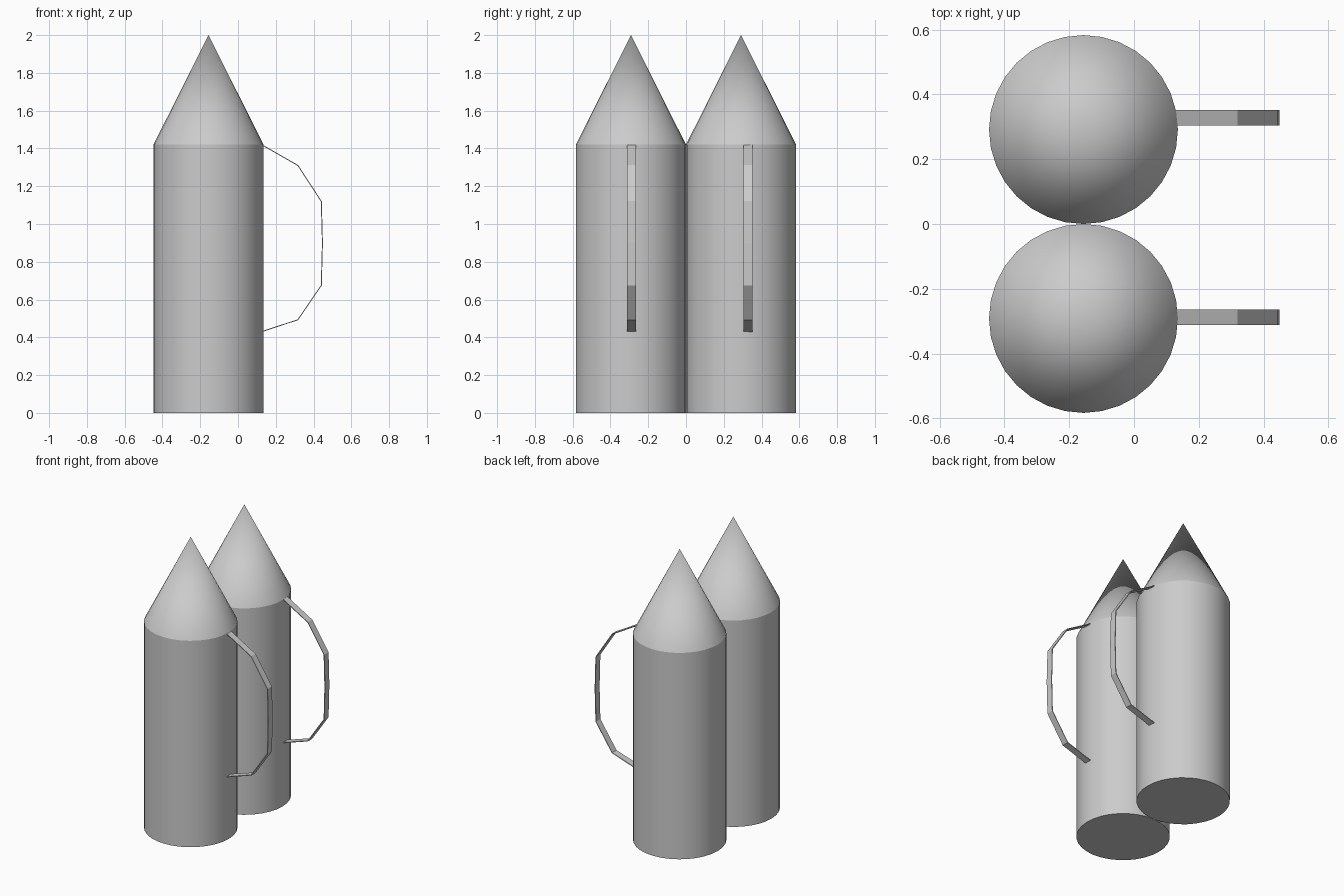
import bpy, bmesh

if "Cube" in bpy.data.objects:
    bpy.data.objects.remove(bpy.data.objects["Cube"])

R, CX, SHOULDER, TOP = 0.2915, -0.156, 1.42, 2.0
SIDES = 32


def smooth(obj):
    bpy.ops.object.select_all(action='DESELECT')
    obj.select_set(True)
    bpy.context.view_layer.objects.active = obj
    bpy.ops.object.shade_smooth_by_angle()


def body(name, y):
    # straight cylindrical body
    bpy.ops.mesh.primitive_cylinder_add(vertices=SIDES, radius=R, depth=SHOULDER,
                                        location=(CX, y, SHOULDER / 2))
    obj = bpy.context.object
    obj.name = name
    smooth(obj)


def lid(name, y):
    # pointed conical lid
    h = TOP - SHOULDER
    bpy.ops.mesh.primitive_cone_add(vertices=SIDES, radius1=R, radius2=0, depth=h,
                                    location=(CX, y, SHOULDER + h / 2))
    obj = bpy.context.object
    obj.name = name
    smooth(obj)


# side profile of the bent strap, as (x, z)
STRAP = [(0.125, 1.42), (0.317, 1.31), (0.441, 1.12), (0.447, 0.90),
         (0.441, 0.675), (0.317, 0.493), (0.125, 0.43)]


def handle(name, y, width=0.047):
    # thin flat strap handle
    bm = bmesh.new()
    rows = [[bm.verts.new((x, y + s * width / 2, z)) for s in (-1, 1)] for x, z in STRAP]
    for a, b in zip(rows, rows[1:]):
        bm.faces.new((a[0], b[0], b[1], a[1]))
    bmesh.ops.recalc_face_normals(bm, faces=bm.faces)
    mesh = bpy.data.meshes.new(name)
    bm.to_mesh(mesh)
    bm.free()
    obj = bpy.data.objects.new(name, mesh)
    bpy.context.collection.objects.link(obj)
    mod = obj.modifiers.new("thickness", 'SOLIDIFY')
    mod.thickness = 0.005
    mod.offset = 0


# two matching flasks side by side
for label, y, handle_y in (("front", -R, -0.288), ("back", R, 0.328)):
    body(label + "_body", y)
    lid(label + "_lid", y)
    handle(label + "_handle", handle_y)
